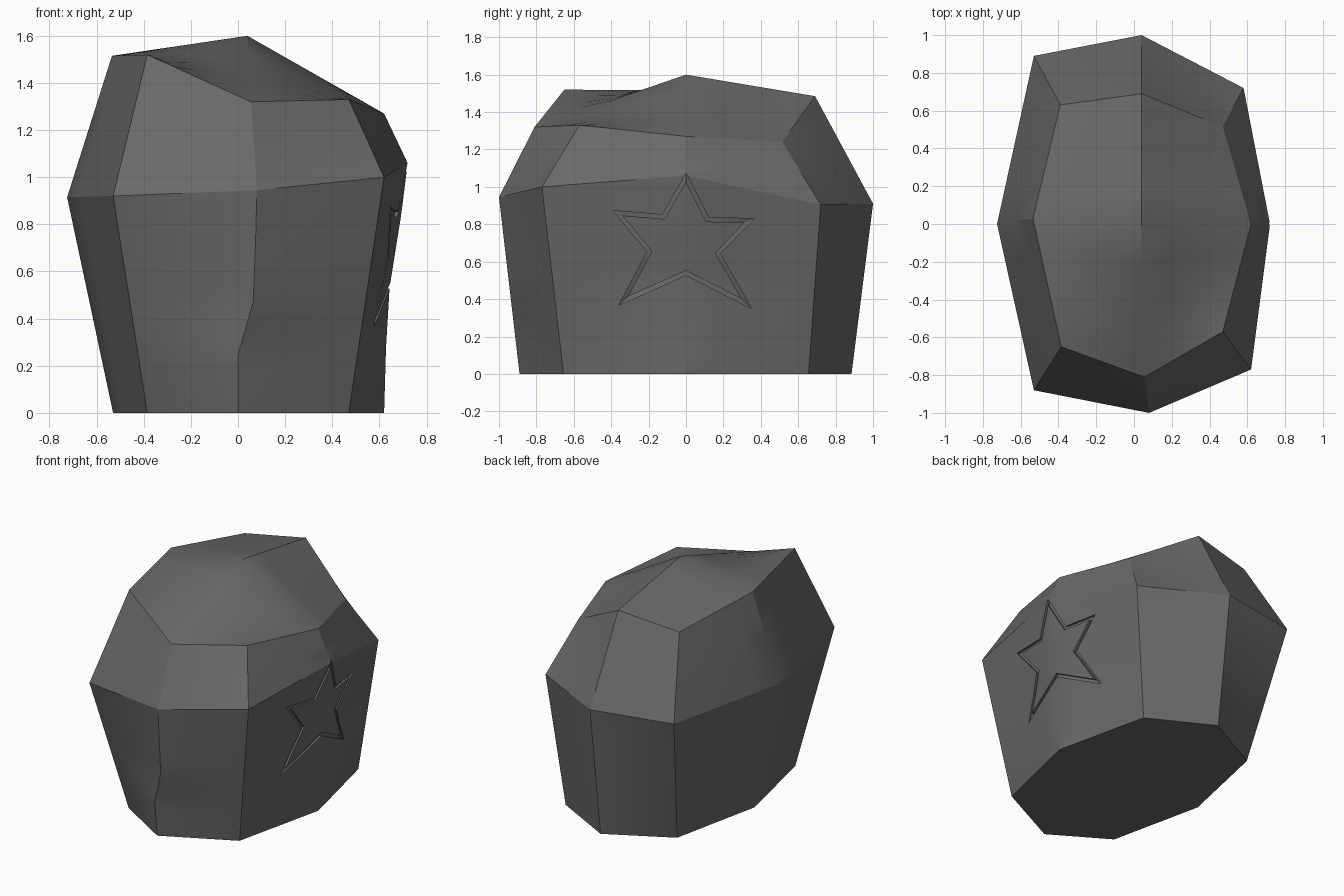
import bpy, bmesh
from math import radians
from mathutils import Vector
from mathutils.bvhtree import BVHTree

if "Cube" in bpy.data.objects:
    bpy.data.objects.remove(bpy.data.objects["Cube"])

# Eight-sided rings, listed from the front, anticlockwise seen from above
base = [(0, -.89, 0), (.47, -.655, 0), (.62, 0, 0), (.47, .655, 0),
        (.04, .885, 0), (-.39, .655, 0), (-.53, 0, 0), (-.385, -.655, 0)]
belt = [(.08, -1, .945), (.62, -.77, 1.0), (.72, 0, 1.06), (.58, .72, .905),
        (.04, 1, .91), (-.53, .89, .92), (-.725, 0, .915), (-.53, -.88, .92)]
crown = [(.055, -.81, 1.32), (.47, -.57, 1.33), (.62, 0, 1.27), (.47, .515, 1.24),
         (.04, .69, 1.485), (-.39, .63, 1.425), (-.535, .03, 1.515), (-.385, -.65, 1.52)]
peak = (.04, 0, 1.60)


def between(t, front_x, right_x):
    ring = [Vector(a).lerp(Vector(b), t) for a, b in zip(base, belt)]
    ring[0].x = front_x
    ring[2].x = right_x
    return ring


def patch(bm, a, b, c, d, n=4):
    """Evenly divided four-cornered patch."""
    a, b, c, d = map(Vector, (a, b, c, d))
    grid = [[bm.verts.new(a.lerp(b, i / n).lerp(d.lerp(c, i / n), j / n))
             for i in range(n + 1)] for j in range(n + 1)]
    for j in range(n):
        for i in range(n):
            bm.faces.new((grid[j][i], grid[j][i + 1],
                          grid[j + 1][i + 1], grid[j + 1][i]))


def add_object(name, bm):
    bmesh.ops.recalc_face_normals(bm, faces=bm.faces)
    mesh = bpy.data.meshes.new(name)
    bm.to_mesh(mesh)
    bm.free()
    obj = bpy.data.objects.new(name, mesh)
    bpy.context.collection.objects.link(obj)
    return obj


# Boulder body: stacked rings, four top patches and a flat base
rings = [base, between(.26, 0, .628), between(.5, .065, .643),
         between(.79, .075, .692), belt, crown]
bm = bmesh.new()
for lo, hi in zip(rings, rings[1:]):
    for i in range(8):
        j = (i + 1) % 8
        patch(bm, lo[i], lo[j], hi[j], hi[i])
for i in range(0, 8, 2):
    patch(bm, crown[i], crown[i + 1], crown[(i + 2) % 8], peak)
bmesh.ops.remove_doubles(bm, verts=bm.verts, dist=.0005)
bmesh.ops.holes_fill(bm, edges=[e for e in bm.edges if e.is_boundary], sides=0)
bmesh.ops.triangulate(bm, faces=[f for f in bm.faces if len(f.verts) == 4])
tree = BVHTree.FromBMesh(bm)
boulder = add_object("boulder", bm)

# Star outline on the right side, (y, z), carved as a shallow groove
star = [Vector(p) for p in [
    (0, 1.05), (.115, .825), (.34, .82), (.17, .645), (.325, .375),
    (0, .54), (-.335, .39), (-.195, .655), (-.365, .86), (-.12, .84)]]
middle = Vector((0, .69))
half = .011


def offset_star(dist):
    """Star outline moved sideways by dist, with mitred corners."""
    out = []
    for i, p in enumerate(star):
        d1 = (p - star[i - 1]).normalized()
        d2 = (star[(i + 1) % 10] - p).normalized()
        n1, n2 = Vector((-d1.y, d1.x)), Vector((-d2.y, d2.x))
        out.append(p + (n1 + n2) * dist / (1 + n1.dot(n2)))
    return out


def split(points, n=6):
    return [a.lerp(b, k / n) for a, b in zip(points, points[1:] + points[:1])
            for k in range(n)]


bm = bmesh.new()
sections = []
for p, q in zip(split(offset_star(half)), split(offset_star(-half))):
    m = (p + q) / 2
    x = tree.ray_cast(Vector((3, m.x, m.y)), Vector((-1, 0, 0)))[0].x
    sections.append([bm.verts.new(v) for v in (
        (x + .04, p.x, p.y), (x + .04, q.x, q.y),
        (x - .015, q.x, q.y), (x - .015, p.x, p.y))])
for s, t in zip(sections, sections[1:] + sections[:1]):
    for k in range(4):
        bm.faces.new((s[k], s[(k + 1) % 4], t[(k + 1) % 4], t[k]))
cutter = add_object("star_cutter", bm)
cutter.hide_render = True

# Carve, then shade softly between the hard edges
mod = boulder.modifiers.new("star_groove", 'BOOLEAN')
mod.operation = 'DIFFERENCE'
mod.solver = 'EXACT'
mod.object = cutter
bpy.context.view_layer.objects.active = boulder
boulder.select_set(True)
bpy.ops.object.modifier_apply(modifier=mod.name)
bpy.data.objects.remove(cutter)
bpy.ops.object.shade_smooth_by_angle(angle=radians(25))

stone = bpy.data.materials.new("dark_stone")
stone.diffuse_color = (.14, .14, .14, 1)
stone.use_nodes = True
stone.node_tree.nodes["Principled BSDF"].inputs["Base Color"].default_value = stone.diffuse_color
boulder.data.materials.clear()
boulder.data.materials.append(stone)
